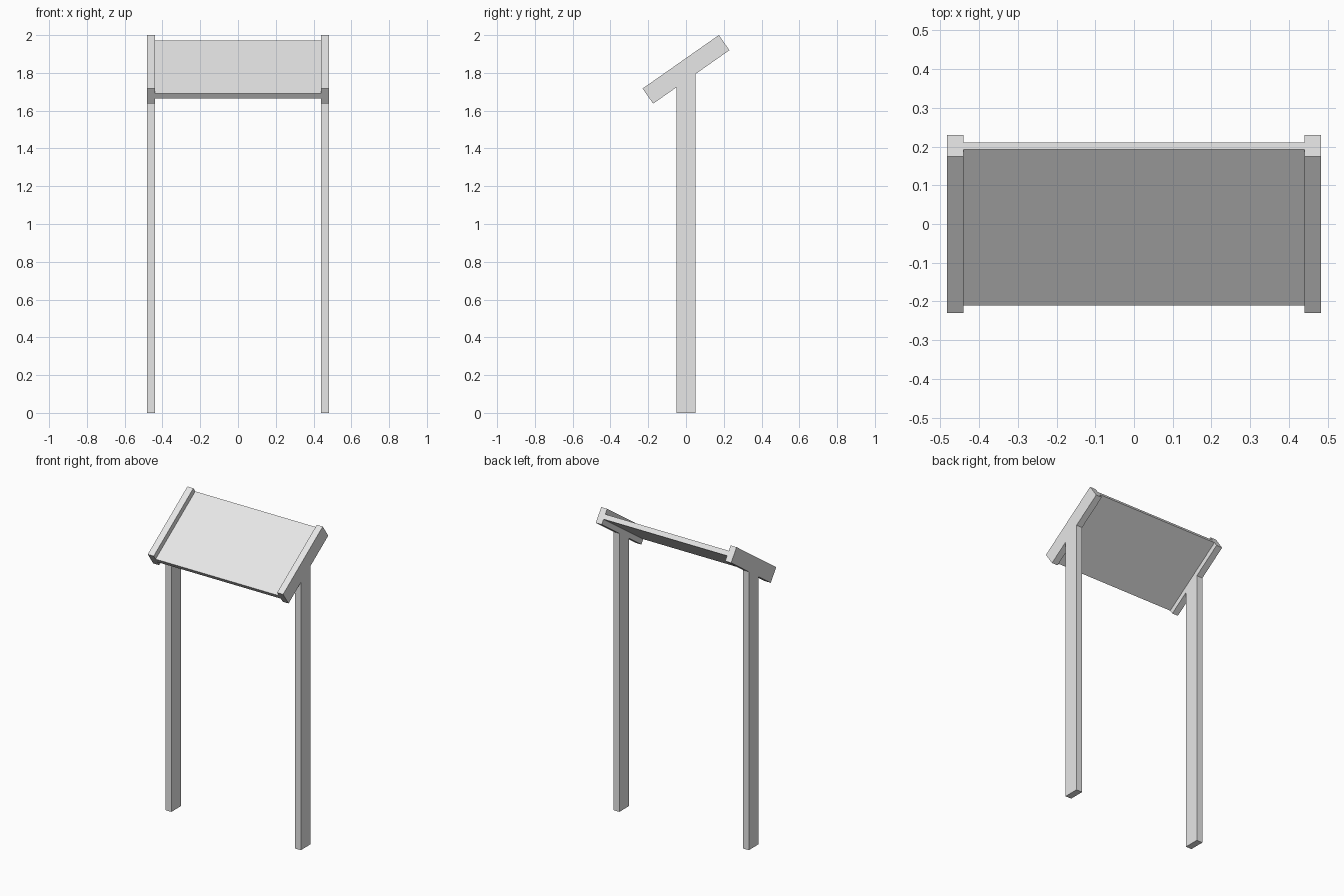
import bpy, bmesh
from math import radians, sin, cos, tan
from mathutils import Matrix, Vector

TILT = radians(35)
CENTRE_Z = 1.8186              # middle of the tilted top
HALF_LEN, HALF_BEAM, HALF_PANEL = 0.2465, 0.0488, 0.0155
INNER, OUTER = 0.44, 0.4825    # frame extent in x
HALF_POST = 0.05

cube = bpy.data.objects.get("Cube")
if cube:
    bpy.data.objects.remove(cube, do_unlink=True)

grey = bpy.data.materials.new("light_grey")
grey.use_nodes = True
colour = (0.8, 0.8, 0.8, 1)
grey.diffuse_color = colour
grey.node_tree.nodes["Principled BSDF"].inputs["Base Color"].default_value = colour


def tilted(along, up):
    """Point (y, z) in the plane of the tilted top."""
    return (along * cos(TILT) - up * sin(TILT),
            CENTRE_Z + along * sin(TILT) + up * cos(TILT))


def underside(y):
    return CENTRE_Z - HALF_BEAM / cos(TILT) + y * tan(TILT)


def extrude_profile(name, profile, x0, x1):
    """Extrude a (y, z) outline along x."""
    bm = bmesh.new()
    face = bm.faces.new([bm.verts.new((x0, y, z)) for y, z in profile])
    out = bmesh.ops.extrude_face_region(bm, geom=[face])
    verts = [v for v in out["geom"] if isinstance(v, bmesh.types.BMVert)]
    bmesh.ops.translate(bm, verts=verts, vec=(x1 - x0, 0, 0))
    bmesh.ops.recalc_face_normals(bm, faces=bm.faces)
    mesh = bpy.data.meshes.new(name)
    bm.to_mesh(mesh)
    bm.free()
    mesh.materials.append(grey)
    obj = bpy.data.objects.new(name, mesh)
    bpy.context.scene.collection.objects.link(obj)
    return obj


# Post and slanted beam share one outline on each side
frame_outline = [
    tilted(-HALF_LEN, HALF_BEAM),
    tilted(-HALF_LEN, -HALF_BEAM),
    (-HALF_POST, underside(-HALF_POST)),
    (-HALF_POST, 0),
    (HALF_POST, 0),
    (HALF_POST, underside(HALF_POST)),
    tilted(HALF_LEN, -HALF_BEAM),
    tilted(HALF_LEN, HALF_BEAM),
]
extrude_profile("left_post_frame", frame_outline, INNER, OUTER)
extrude_profile("right_post_frame", frame_outline, -OUTER, -INNER)

# Thin slanted board between the beams
board_outline = [tilted(a * HALF_LEN, u * HALF_PANEL)
                 for a, u in ((-1, 1), (-1, -1), (1, -1), (1, 1))]
extrude_profile("slanted_board", board_outline, -INNER, INNER)
